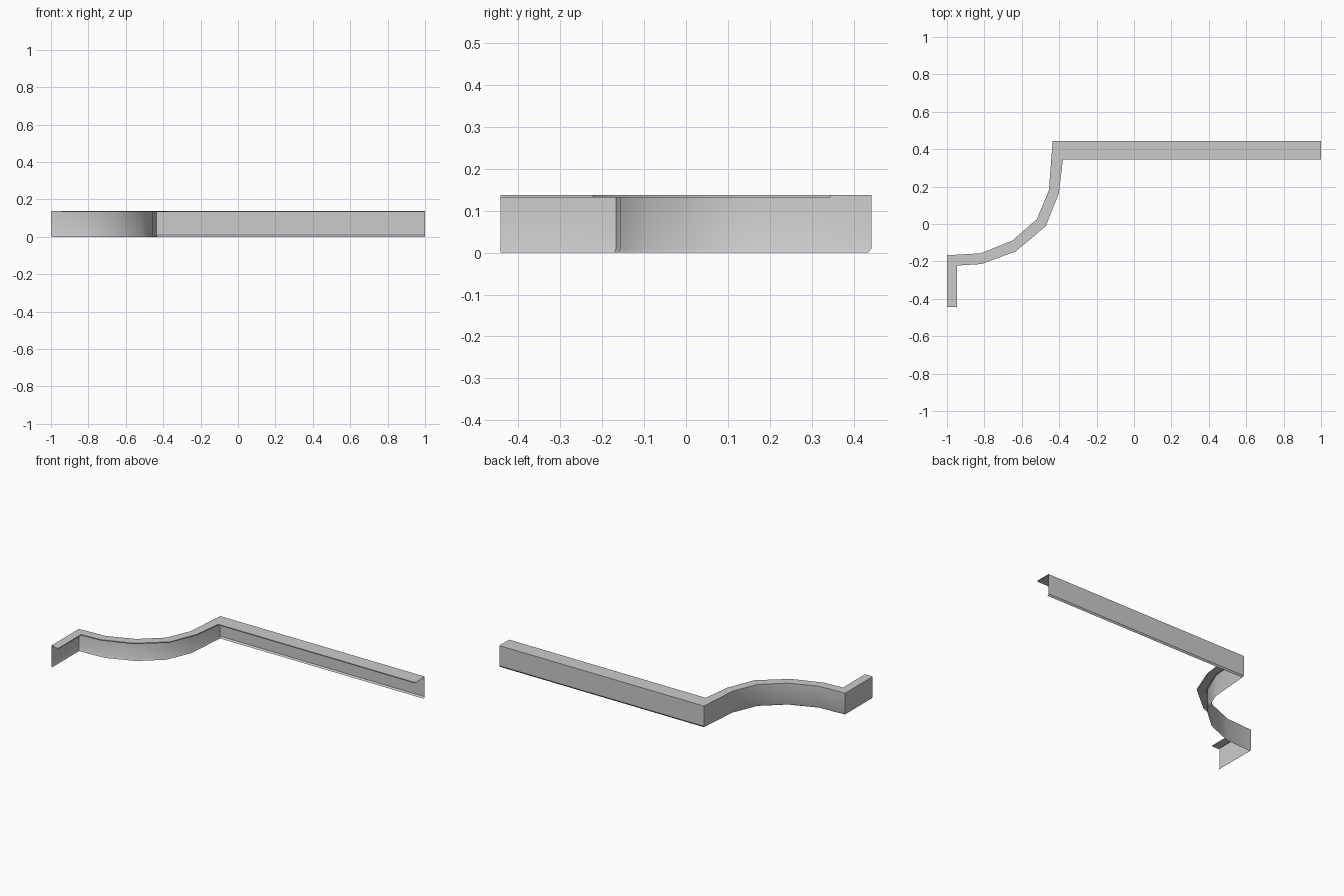
import bpy, bmesh, math
from mathutils import Vector

cube = bpy.data.objects.get("Cube")
if cube:
    bpy.data.objects.remove(cube, do_unlink=True)

# Bare sheet metal
metal = bpy.data.materials.new("sheet_grey")
metal.use_nodes = True
grey = (0.6, 0.6, 0.6, 1)
metal.diffuse_color = grey
metal.node_tree.nodes["Principled BSDF"].inputs["Base Color"].default_value = grey

# Plan of the wall line and of the free edge of the top flange
wall_line = [(-1, -0.443), (-1, -0.167), (-0.82, -0.157), (-0.652, -0.09),
             (-0.52, 0.025), (-0.455, 0.18), (-0.435, 0.443), (1, 0.443)]
flange_line = [(-0.946, -0.443), (-0.946, -0.222), (-0.815, -0.214), (-0.632, -0.146),
               (-0.472, -0.012), (-0.402, 0.163), (-0.38, 0.345), (1, 0.345)]

# Folded section: (fraction from wall to flange edge, height)
# bottom kick, wall, top flange, folded edge, hem underneath
section = [(0.08, 0), (0, 0.01), (0, 0.138), (1, 0.138), (1, 0.132), (0.15, 0.132)]


def sweep(name, outer, inner, profile):
    """Sweep the folded section between two matching plan lines."""
    bm = bmesh.new()
    rows = []
    for a, b in zip(outer, inner):
        row = []
        for t, z in profile:
            p = Vector(a).lerp(Vector(b), t)
            row.append(bm.verts.new((p.x, p.y, z)))
        rows.append(row)
    for r, s in zip(rows, rows[1:]):
        for i in range(len(profile) - 1):
            bm.faces.new((r[i], r[i + 1], s[i + 1], s[i]))
    # Outside of the wall and top of the flange face outward
    bm.normal_update()
    top = max(bm.faces, key=lambda f: f.calc_center_median().z)
    if top.normal.z < 0:
        bmesh.ops.reverse_faces(bm, faces=bm.faces[:])
    mesh = bpy.data.meshes.new(name)
    bm.to_mesh(mesh)
    bm.free()
    mesh.materials.append(metal)
    obj = bpy.data.objects.new(name, mesh)
    bpy.context.collection.objects.link(obj)
    return obj


# Edge trim with a curved middle run
trim = sweep("edge_trim", wall_line, flange_line, section)
bpy.ops.object.select_all(action='DESELECT')
trim.select_set(True)
bpy.context.view_layer.objects.active = trim
bpy.ops.object.shade_smooth_by_angle(angle=math.radians(30))
